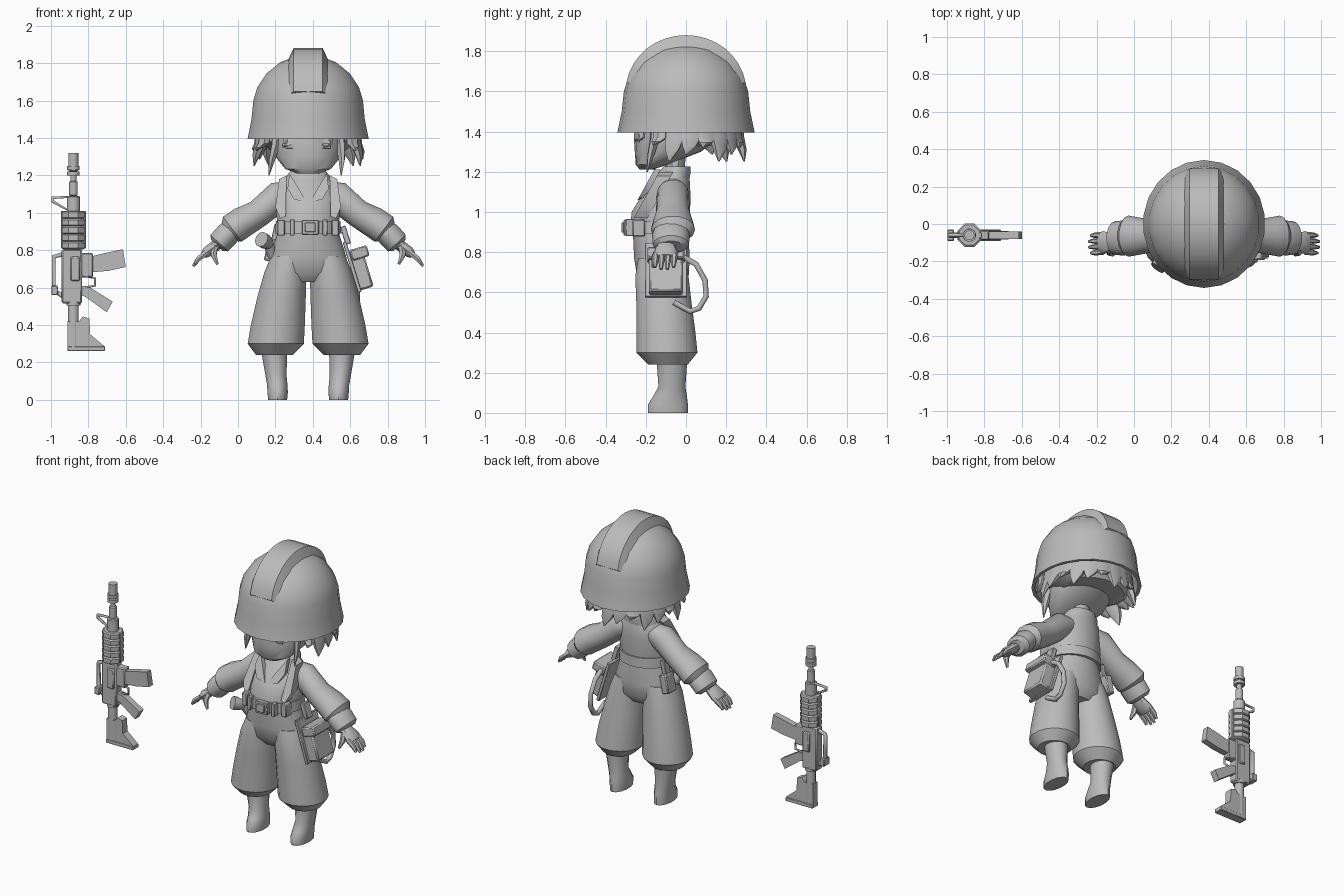
import bpy
import bmesh
import math
from mathutils import Matrix, Vector

default_cube = bpy.data.objects.get("Cube")
if default_cube:
    bpy.data.objects.remove(default_cube, do_unlink=True)

grey = bpy.data.materials.new("plain_grey")
grey.use_nodes = True
grey.diffuse_color = (0.5, 0.5, 0.5, 1)
grey.node_tree.nodes["Principled BSDF"].inputs["Base Color"].default_value = (0.5, 0.5, 0.5, 1)

FIGURE = Vector((0.375, 0, 0))
RIFLE = Vector((-0.88, -0.06, 0))
SIDES = (("right", -1), ("left", 1))


def finish(name, bm, origin):
    """Turn a bmesh into a grey object with smooth faces and sharp corners."""
    bmesh.ops.recalc_face_normals(bm, faces=bm.faces)
    mesh = bpy.data.meshes.new(name)
    bm.to_mesh(mesh)
    bm.free()
    for polygon in mesh.polygons:
        polygon.use_smooth = True
    mesh.set_sharp_from_angle(angle=math.radians(38))
    mesh.materials.append(grey)
    part = bpy.data.objects.new(name, mesh)
    part.location = origin
    bpy.context.collection.objects.link(part)
    return part


def loft(name, rings, sides=16, level=True, origin=FIGURE):
    """Skin elliptical rings given as (x, y, z, radius_a, radius_b)."""
    bm = bmesh.new()
    centres = [Vector(ring[:3]) for ring in rings]
    loops = []
    for i, ring in enumerate(rings):
        along = Vector((0, 0, 1))
        if not level:
            along = (centres[min(i + 1, len(rings) - 1)] - centres[max(i - 1, 0)]).normalized()
        across = Vector((0, 1, 0)).cross(along).normalized()
        depth = along.cross(across)
        loop = []
        for k in range(sides):
            turn = math.tau * (k + 0.5) / sides
            offset = across * ring[3] * math.cos(turn) + depth * ring[4] * math.sin(turn)
            loop.append(bm.verts.new(centres[i] + offset))
        loops.append(loop)
    for lower, upper in zip(loops, loops[1:]):
        for k in range(sides):
            j = (k + 1) % sides
            bm.faces.new((lower[k], lower[j], upper[j], upper[k]))
    bm.faces.new(loops[0])
    bm.faces.new(loops[-1])
    return finish(name, bm, origin)


def upright(name, rings, x=0, sides=16):
    """Level rings given as (z, y, radius_x, radius_y)."""
    return loft(name, [(x, y, z, a, b) for z, y, a, b in rings], sides)


def prism(name, outline, thickness, front=lambda z: 0, origin=RIFLE):
    """Extrude an x-z outline along y, leaning as the front rule says."""
    bm = bmesh.new()
    near = [bm.verts.new((x, front(z) - thickness / 2, z)) for x, z in outline]
    far = [bm.verts.new((x, front(z) + thickness / 2, z)) for x, z in outline]
    bm.faces.new(near)
    bm.faces.new(far)
    for k in range(len(outline)):
        j = (k + 1) % len(outline)
        bm.faces.new((near[k], near[j], far[j], far[k]))
    return finish(name, bm, origin)


def box(name, centre, size, tilt=0, origin=FIGURE):
    bm = bmesh.new()
    place = Matrix.Translation(centre) @ Matrix.Rotation(math.radians(tilt), 4, "Y")
    bmesh.ops.create_cube(bm, size=1, matrix=place @ Matrix.Diagonal((*size, 1)))
    bmesh.ops.bevel(bm, geom=bm.edges[:], offset=min(size) * 0.12, segments=1, affect="EDGES")
    return finish(name, bm, origin)


def cord(name, points, radius, cyclic=False, origin=FIGURE):
    curve = bpy.data.curves.new(name, "CURVE")
    curve.dimensions = "3D"
    curve.bevel_depth = radius
    curve.bevel_resolution = 1
    curve.use_fill_caps = True
    spline = curve.splines.new("POLY")
    spline.points.add(len(points) - 1)
    for target, point in zip(spline.points, points):
        target.co = (*point, 1)
    spline.use_cyclic_u = cyclic
    curve.materials.append(grey)
    part = bpy.data.objects.new(name, curve)
    part.location = origin
    bpy.context.collection.objects.link(part)


# Helmet shell, hollow underneath, with a raised band from front to back
outer = [(0.327, 1.395), (0.306, 1.5), (0.296, 1.6), (0.275, 1.67), (0.225, 1.745),
         (0.15, 1.805), (0.07, 1.835), (0.005, 1.84)]
inner = [(max(r - 0.02, 0.003), z - 0.02 * (z > 1.4)) for r, z in reversed(outer)]
upright("helmet", [(z, 0, r, r * 1.045) for r, z in inner + outer], sides=22)
bm = bmesh.new()
rows = []
for step in range(-8, 9):
    angle = math.radians(step * 10)
    top = (0.3 * math.sin(angle), 1.6 + 0.28 * math.cos(angle))
    base = (0.26 * math.sin(angle), 1.58 + 0.22 * math.cos(angle))
    rows.append([bm.verts.new((x, *point)) for x, point in
                 ((-0.115, base), (-0.078, top), (0.078, top), (0.115, base))])
for row, after in zip(rows, rows[1:]):
    for k in range(4):
        bm.faces.new((row[k], row[k - 1], after[k - 1], after[k]))
bm.faces.new(rows[0])
bm.faces.new(rows[-1])
finish("helmet_band", bm, FIGURE)

# Head, neck and hair
upright("head", [(1.21, -0.2, 0.06, 0.03), (1.235, -0.17, 0.125, 0.08), (1.3, -0.09, 0.178, 0.165),
                 (1.38, -0.04, 0.2, 0.22), (1.55, -0.02, 0.19, 0.2)], sides=18)
upright("neck", [(1.1, -0.06, 0.06, 0.05), (1.34, -0.05, 0.055, 0.05)], sides=10)
upright("hair_cap", [(1.33, 0.07, 0.2, 0.16), (1.38, 0.03, 0.27, 0.24), (1.6, 0, 0.25, 0.26)])


def hair_lock(degrees, tip, width, radius=0.26):
    lock = loft("hair_lock", [(0, radius - 0.01, 1.46, width, 0.03), (0, radius, 1.37, width, 0.03),
                              (0.01, radius + 0.02, (1.37 + tip) / 2, width * 0.7, 0.022),
                              (0.025, radius + 0.03, tip, 0.003, 0.003)], sides=6)
    lock.rotation_euler.z = math.radians(degrees)


for k in range(13):
    hair_lock(k * 17 - 102, 1.25 + 0.035 * (k % 3), 0.055)
for name, side in SIDES:
    hair_lock(side * 118, 1.33, 0.04, 0.27)
    hair_lock(side * 132, 1.2, 0.022, 0.23)
    hair_lock(side * 155, 1.35, 0.035, 0.235)
    box(name + "_eye", (side * 0.09, -0.235, 1.365), (0.06, 0.008, 0.04))

# Jacket body, collar and lapels
upright("jacket", [(0.93, -0.13, 0.165, 0.15), (1.0, -0.125, 0.175, 0.148), (1.08, -0.1, 0.165, 0.125),
                   (1.16, -0.07, 0.14, 0.09), (1.2, -0.06, 0.09, 0.065)])
loft("collar", [(0, -0.07, 1.14, 0.13, 0.085), (0, -0.055, 1.2, 0.115, 0.08),
                (0, -0.045, 1.225, 0.095, 0.068), (0, -0.05, 1.19, 0.07, 0.05)])
for name, side in SIDES:
    prism(name + "_lapel", [(side * x, z) for x, z in
                            ((0.01, 1.06), (0.05, 1.13), (0.1, 1.21), (0.11, 1.13), (0.075, 1.07))],
          0.03, lambda z: -0.165 + (z - 1.17) * 0.55, FIGURE)
    prism(name + "_jacket_front", [(side * x, z) for x, z in
                                   ((0.115, 1.2), (0.155, 1.18), (0.175, 1.03), (0.15, 0.97), (0.12, 0.98))],
          0.07, lambda z: -0.115 + (z - 1.17) * 0.55, FIGURE)

# Trousers
upright("trouser_hips", [(0.96, -0.13, 0.155, 0.14), (0.88, -0.125, 0.17, 0.14), (0.77, -0.12, 0.205, 0.14),
                         (0.68, -0.115, 0.225, 0.13), (0.63, -0.11, 0.12, 0.09)], sides=20)

for name, side in SIDES:
    legs = [(0.77, -0.12, 0.1, 0.1, 0.12), (0.68, -0.12, 0.122, 0.115, 0.135),
            (0.55, -0.11, 0.142, 0.132, 0.14), (0.4, -0.1, 0.162, 0.147, 0.15),
            (0.3, -0.095, 0.173, 0.153, 0.155), (0.24, -0.09, 0.18, 0.1, 0.1)]
    loft(name + "_trouser_leg", [(side * x, y, z, a, b) for z, y, x, a, b in legs])
    boots = [(0, -0.09, 0.163, 0.052, 0.1), (0.04, -0.09, 0.163, 0.056, 0.1),
             (0.08, -0.08, 0.165, 0.056, 0.085), (0.13, -0.07, 0.172, 0.058, 0.067),
             (0.27, -0.07, 0.182, 0.072, 0.077)]
    loft(name + "_boot", [(side * x, y, z, a, b) for z, y, x, a, b in boots], sides=14)

    # Sleeve with a full forearm, cuff and hand
    sleeve = [(0.08, 1.11, 0.06, 0.06), (0.155, 1.09, 0.083, 0.08), (0.265, 0.997, 0.076, 0.085),
              (0.35, 0.95, 0.085, 0.1), (0.405, 0.912, 0.085, 0.11), (0.43, 0.89, 0.055, 0.08)]
    loft(name + "_sleeve", [(side * x, -0.065, z, a, b) for x, z, a, b in sleeve], 14, level=False)
    cuff = [(0.41, 0.902, 0.062, 0.088), (0.43, 0.886, 0.068, 0.094), (0.475, 0.838, 0.066, 0.09),
            (0.487, 0.825, 0.045, 0.065)]
    loft(name + "_cuff", [(side * x, -0.075, z, a, b) for x, z, a, b in cuff], 14, level=False)
    palm = [(0.46, 0.85, 0.03, 0.04), (0.5, 0.82, 0.032, 0.05), (0.54, 0.79, 0.03, 0.062),
            (0.56, 0.773, 0.02, 0.055)]
    loft(name + "_palm", [(side * x, -0.1, z, a, b) for x, z, a, b in palm], 10, level=False)
    for k in range(4):
        y = -0.15 + 0.031 * k
        reach = 0.01 * (k in (1, 2))
        loft(name + "_finger", [(side * 0.54, y, 0.79, 0.017, 0.016),
                                (side * 0.585, y - 0.003, 0.755, 0.016, 0.015),
                                (side * (0.605 + reach), y - 0.005, 0.725 - reach, 0.008, 0.008)],
             6, level=False)
    loft(name + "_thumb", [(side * 0.5, -0.13, 0.82, 0.02, 0.02), (side * 0.505, -0.155, 0.775, 0.018, 0.018),
                           (side * 0.485, -0.165, 0.725, 0.008, 0.008)], 6, level=False)
    box(name + "_belt_pouch", (side * 0.145, -0.235, 0.92), (0.04, 0.06, 0.085))

# Belt with buckle
upright("belt", [(0.89, -0.13, 0.18, 0.162), (0.955, -0.13, 0.174, 0.16)], sides=20)
box("belt_buckle", (0.012, -0.295, 0.922), (0.09, 0.03, 0.08))
box("buckle_plate", (0.012, -0.311, 0.922), (0.055, 0.02, 0.05))
for x in (-0.085, 0.09):
    box("belt_loop", (x, -0.28, 0.922), (0.025, 0.04, 0.085))

# Satchel on the left hip
box("satchel_back", (0.235, -0.1, 0.71), (0.02, 0.21, 0.28), -17)
box("satchel_body", (0.28, -0.1, 0.7), (0.08, 0.17, 0.22), -17)
box("satchel_flap", (0.275, -0.1, 0.785), (0.095, 0.185, 0.06), -17)
box("satchel_strap", (0.2, -0.1, 0.88), (0.03, 0.06, 0.1), -17)
cord("satchel_loop", [(0.26, y, z) for y, z in
                      ((-0.02, 0.78), (0.05, 0.74), (0.095, 0.66), (0.1, 0.58), (0.065, 0.52),
                       (0.02, 0.505), (-0.06, 0.55))], 0.016)

# Torch and small pouch on the right hip
loft("torch_body", [(-0.19, -0.14, 0.77, 0.028, 0.028), (-0.22, -0.18, 0.85, 0.028, 0.028)], 10, level=False)
loft("torch_head", [(-0.21, -0.18, 0.835, 0.03, 0.03), (-0.235, -0.215, 0.85, 0.042, 0.042),
                    (-0.25, -0.235, 0.858, 0.042, 0.042)], 10, level=False)
box("hip_pouch", (-0.2, -0.06, 0.8), (0.05, 0.09, 0.12), 12)
box("hip_pouch_strap", (-0.175, -0.07, 0.89), (0.03, 0.05, 0.1), 12)


# Rifle standing on its stock: barrel, rings and handguard
def turned(name, profile, sides=12):
    loft(name, [(0, 0, z, r, r) for z, r in profile], sides, origin=RIFLE)


turned("rifle_barrel", [(0.98, 0.016), (1.09, 0.016), (1.095, 0.024), (1.165, 0.024), (1.17, 0.016),
                        (1.22, 0.016), (1.225, 0.027), (1.32, 0.027)])
for z in (1.21, 1.24):
    turned("muzzle_ring", [(z - 0.01, 0.035), (z + 0.01, 0.035)])
turned("gas_block", [(1.01, 0.036), (1.085, 0.036), (1.09, 0.03)])
for k in range(5):
    z = 0.805 + k * 0.041
    turned("handguard_ring", [(z, 0.058), (z + 0.006, 0.067), (z + 0.034, 0.067), (z + 0.041, 0.058)], 8)
for x in (-0.055, 0.055):
    box("handguard_rail", (x, 0, 0.91), (0.022, 0.03, 0.2), origin=RIFLE)
cord("front_sight", [(-0.025, 0, 1.085), (-0.11, 0, 1.08), (-0.11, 0, 1.06), (-0.03, 0, 1.015)], 0.01, True, RIFLE)

# Receiver, handle, magazine, trigger guard and grip
box("receiver", (-0.008, 0, 0.66), (0.11, 0.065, 0.29), origin=RIFLE)
box("receiver_panel", (0.01, 0, 0.7), (0.05, 0.088, 0.13), origin=RIFLE)
box("magazine_well", (0.07, 0, 0.72), (0.07, 0.052, 0.13), origin=RIFLE)
cord("carry_handle", [(-0.05, 0, 0.78), (-0.105, 0, 0.765), (-0.105, 0, 0.585), (-0.05, 0, 0.55)], 0.014, origin=RIFLE)
box("rear_sight", (-0.1, 0, 0.585), (0.035, 0.06, 0.05), origin=RIFLE)
prism("magazine", [(0.08, 0.68), (0.09, 0.765), (0.17, 0.785), (0.265, 0.805), (0.28, 0.71), (0.19, 0.69)], 0.042)
cord("trigger_guard", [(0.05, 0, 0.665), (0.115, 0, 0.65), (0.115, 0, 0.61), (0.05, 0, 0.6)], 0.007, origin=RIFLE)
prism("pistol_grip", [(0.04, 0.61), (0.09, 0.6), (0.21, 0.525), (0.178, 0.468), (0.065, 0.55), (0.04, 0.56)], 0.045)

# Stock
turned("stock_tube", [(0.28, 0.029), (0.52, 0.029)])
turned("stock_ring", [(0.505, 0.038), (0.525, 0.038)])
prism("stock", [(-0.032, 0.265), (0.168, 0.265), (0.168, 0.285), (0.09, 0.35), (0.085, 0.435), (0.05, 0.445),
                (0.03, 0.42), (-0.032, 0.42)], 0.05)
box("stock_pad", (0.068, 0, 0.272), (0.2, 0.06, 0.024), origin=RIFLE)
